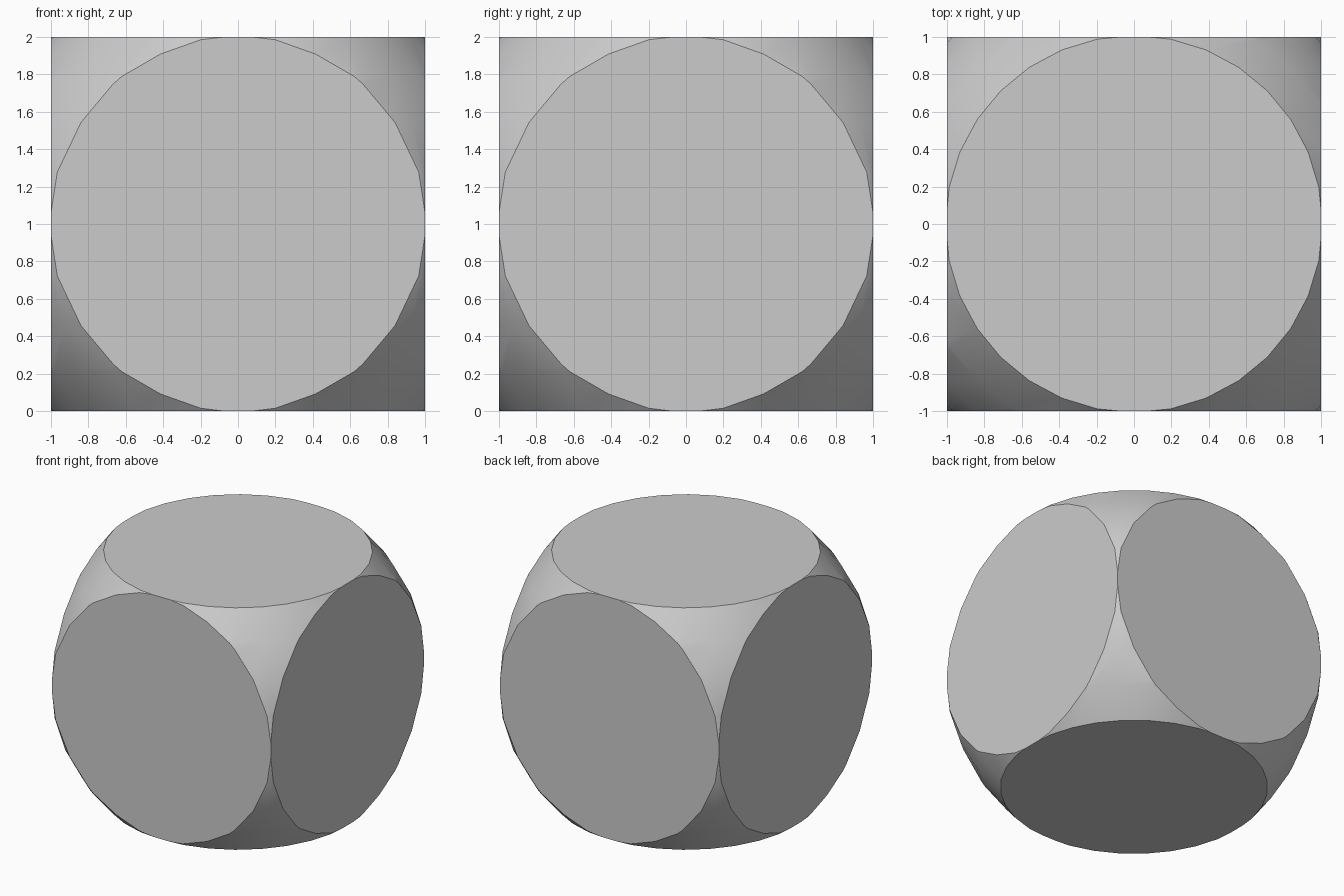
import bpy
import bmesh
from mathutils import Vector

# Remove the default cube
cube = bpy.data.objects.get("Cube")
if cube:
    bpy.data.objects.remove(cube, do_unlink=True)

# Plain grey material
grey = bpy.data.materials.new("plain_grey")
grey.use_nodes = True
colour = (0.6, 0.6, 0.6, 1)
grey.diffuse_color = colour
grey.node_tree.nodes["Principled BSDF"].inputs["Base Color"].default_value = colour

# Sphere whose six sides are sliced flat, leaving rounded corners
bm = bmesh.new()
bmesh.ops.create_uvsphere(bm, u_segments=32, v_segments=16, radius=1.42)
for axis in range(3):
    for side in (-1, 1):
        normal = Vector((0, 0, 0))
        normal[axis] = side
        bmesh.ops.bisect_plane(bm, geom=bm.verts[:] + bm.edges[:] + bm.faces[:],
                               dist=1e-5, plane_co=normal, plane_no=normal,
                               clear_outer=True)
        # Cap the slice with a flat disc
        rim = [e for e in bm.edges if e.is_boundary]
        bmesh.ops.holes_fill(bm, edges=rim, sides=0)
bmesh.ops.recalc_face_normals(bm, faces=bm.faces[:])

# Stand it on the ground
bmesh.ops.translate(bm, verts=bm.verts[:], vec=(0, 0, 1))
mesh = bpy.data.meshes.new("rounded_cube")
bm.to_mesh(mesh)
bm.free()
mesh.materials.append(grey)
body = bpy.data.objects.new("rounded_cube", mesh)
bpy.context.collection.objects.link(body)

# Smooth corners, crisp disc rims
bpy.ops.object.select_all(action="DESELECT")
body.select_set(True)
bpy.context.view_layer.objects.active = body
bpy.ops.object.shade_smooth_by_angle(angle=0.5)
